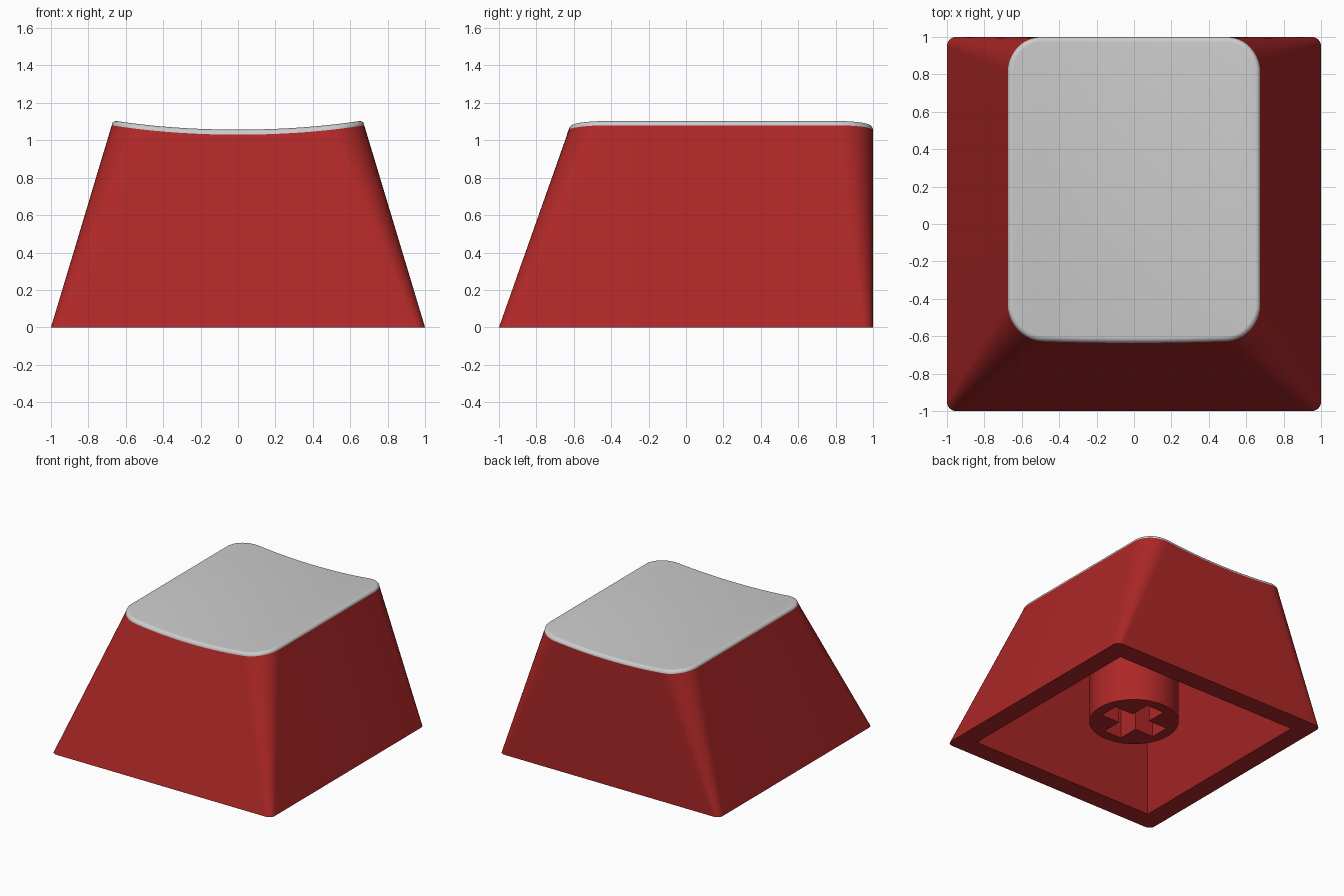
import bpy, bmesh, math

if "Cube" in bpy.data.objects:
    bpy.data.objects.remove(bpy.data.objects["Cube"])


def outline(hx, y0, y1, r, corner=10, edge=24):
    """Rounded rectangle: front chain left to right, then back chain right to left."""
    chain = []
    for i in range(corner + 1):
        a = math.pi / 2 * i / corner
        chain.append((-hx + r - r * math.cos(a), r - r * math.sin(a)))
    left = chain[:]
    for i in range(1, edge):
        chain.append(((hx - r) * (2 * i / edge - 1), 0))
    chain += [(-x, d) for x, d in reversed(left)]
    return [(x, y0 + d) for x, d in chain] + [(x, y1 - d) for x, d in reversed(chain)]


def flat(points, z):
    return [(x, y, z) for x, y in points]


def dished(inset=0.0, lift=0.0):
    """Ring where the tapered sides meet the scooped top."""
    base = outline(1, -1, 1, 0.05)
    top = outline(0.675 - inset, -0.618 + inset, 1 - inset, 0.19 - inset)
    ring = []
    for (bx, by), (tx, ty) in zip(base, top):
        z = 1.03 + 0.05 * (tx / 0.675) ** 2
        t = z / 1.08
        ring.append((bx + (tx - bx) * t, by + (ty - by) * t, z + lift))
    return ring


def material(name, color):
    mat = bpy.data.materials.new(name)
    mat.diffuse_color = color
    mat.use_nodes = True
    mat.node_tree.nodes["Principled BSDF"].inputs["Base Color"].default_value = mat.diffuse_color
    return mat


def finish(name, bm, mat=None):
    bmesh.ops.remove_doubles(bm, verts=bm.verts, dist=1e-5)
    bmesh.ops.recalc_face_normals(bm, faces=bm.faces)
    mesh = bpy.data.meshes.new(name)
    bm.to_mesh(mesh)
    bm.free()
    obj = bpy.data.objects.new(name, mesh)
    bpy.context.collection.objects.link(obj)
    if mat:
        mesh.materials.append(mat)
    return obj


def select(obj):
    bpy.ops.object.select_all(action='DESELECT')
    obj.select_set(True)
    bpy.context.view_layer.objects.active = obj


def loft(name, rings, caps, mat=None):
    """Skin the rings; cap the listed rings with front-to-back strips."""
    bm = bmesh.new()
    loops = [[bm.verts.new(p) for p in ring] for ring in rings]
    n = len(loops[0])
    for a, b in zip(loops, loops[1:]):
        for i in range(n):
            j = (i + 1) % n
            bm.faces.new((a[i], a[j], b[j], b[i]))
    for c in caps:
        v = loops[c]
        for i in range(n // 2 - 1):
            bm.faces.new((v[i], v[i + 1], v[n - 2 - i], v[n - 1 - i]))
    obj = finish(name, bm, mat)
    select(obj)
    bpy.ops.object.shade_smooth_by_angle(angle=math.radians(35))
    return obj


red = material("red_plastic", (0.42, 0.02, 0.02, 1))

# Hollow tapered body: scooped top, outer base, inner rim, cavity ceiling
loft("body", [
    dished(),
    flat(outline(1, -1, 1, 0.05), 0),
    flat(outline(0.84, -0.84, 0.84, 0), 0),
    flat(outline(0.57, -0.53, 0.84, 0), 0.88),
], (0, -1), red)

# Grey top plate with a rounded edge
steps = [math.pi / 2 * k / 6 for k in range(7)]
loft("top_plate", [dished(0.03 * (1 - math.cos(a)), 0.027 * math.sin(a))
                   for a in steps], (-1,))

# Round stem under the ceiling
bpy.ops.mesh.primitive_cylinder_add(vertices=64, radius=0.336, depth=0.79,
                                    location=(0, 0, 0.515))
stem = bpy.context.object
stem.name = "stem"
stem.data.materials.append(red)

# Cross-shaped socket cut into the stem
L, W = 0.25, 0.08
quarter = [(L, -W), (L, W), (W, W)]
cross = []
for k in range(4):
    c, s = round(math.cos(k * math.pi / 2)), round(math.sin(k * math.pi / 2))
    cross += [(c * x - s * y, s * x + c * y) for x, y in quarter]
bm = bmesh.new()
face = bm.faces.new([bm.verts.new((x, y, 0)) for x, y in cross])
side = bmesh.ops.extrude_face_region(bm, geom=[face])
bmesh.ops.translate(bm, vec=(0, 0, 0.55),
                    verts=[g for g in side["geom"] if isinstance(g, bmesh.types.BMVert)])
cutter = finish("socket_cutter", bm, red)
cutter.hide_render = True

select(stem)
mod = stem.modifiers.new("socket", 'BOOLEAN')
mod.operation = 'DIFFERENCE'
mod.solver = 'EXACT'
mod.object = cutter
bpy.ops.object.modifier_apply(modifier=mod.name)
bpy.data.objects.remove(cutter)
bpy.ops.object.shade_smooth_by_angle(angle=math.radians(35))
